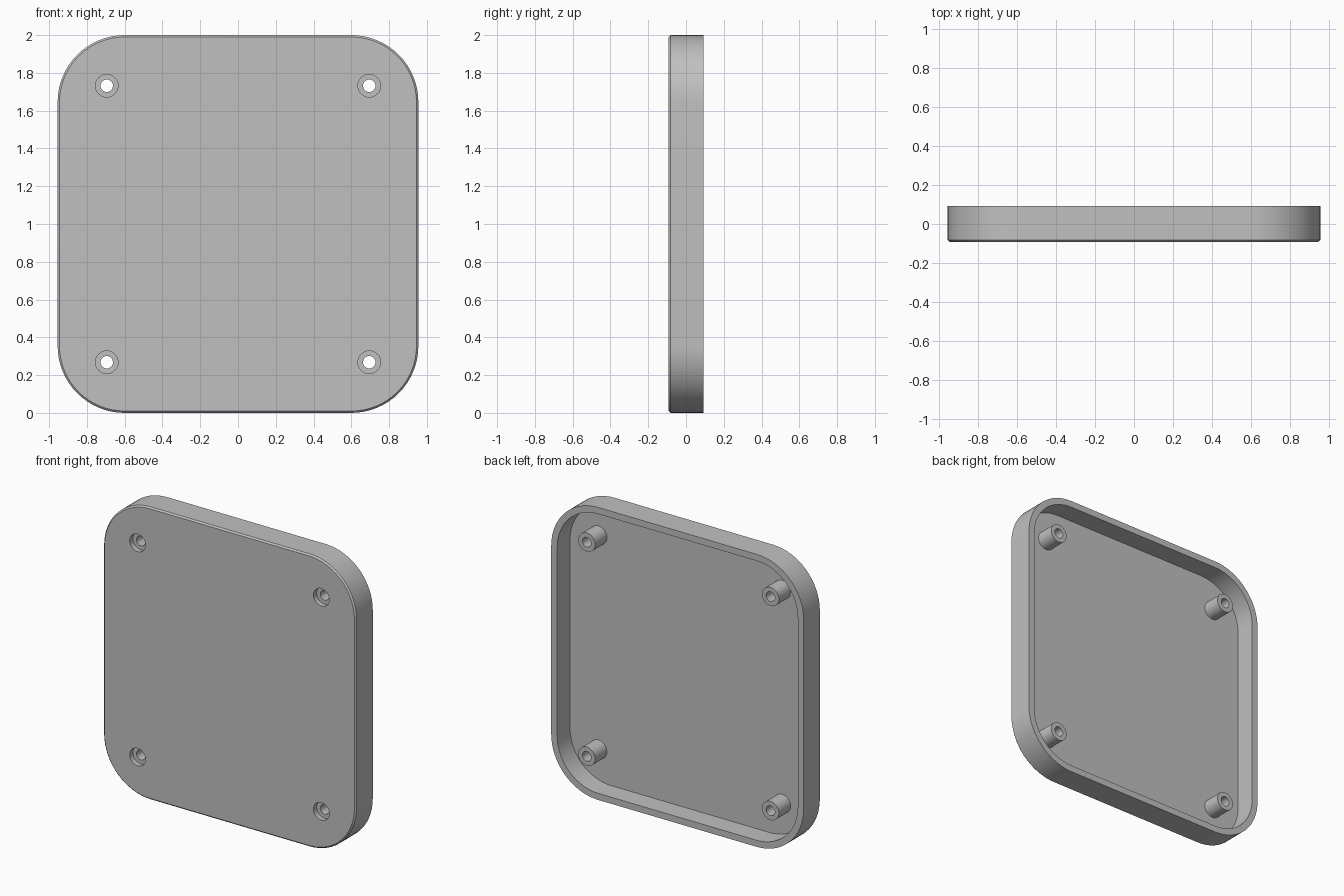
import bpy, bmesh, math

cube = bpy.data.objects.get("Cube")
if cube:
    bpy.data.objects.remove(cube, do_unlink=True)

# Overall dimensions
HALF_W, HALF_H, HALF_D = 0.955, 1.0, 0.092
CORNER, WALL, CHAMFER = 0.355, 0.045, 0.01
FLOOR_Y = -HALF_D + WALL
BOSS_X, BOSS_Z = 0.695, 0.732
BOSS_R, SINK_R, HOLE_R = 0.064, 0.06, 0.033
SINK_Y, BOSS_END = FLOOR_Y - 0.01, 0.08

bm = bmesh.new()


def rounded_outline(inset, y, steps=16):
    """Closed ring of a rounded rectangle, centred at mid height."""
    r = CORNER - inset
    ring = []
    for quarter, (sx, sz) in enumerate([(1, 1), (-1, 1), (-1, -1), (1, -1)]):
        for i in range(steps + 1):
            a = (quarter + i / steps) * math.pi / 2
            ring.append(bm.verts.new((sx * (HALF_W - CORNER) + r * math.cos(a), y,
                                      HALF_H + sz * (HALF_H - CORNER) + r * math.sin(a))))
    return ring


def circle(cx, cz, radius, y, steps=32):
    return [bm.verts.new((cx + radius * math.cos(math.tau * i / steps), y,
                          cz + radius * math.sin(math.tau * i / steps)))
            for i in range(steps)]


def loft(rings):
    """Join consecutive rings with quads."""
    for a, b in zip(rings, rings[1:]):
        for i in range(len(a)):
            j = (i + 1) % len(a)
            bm.faces.new((a[i], a[j], b[j], b[i]))


def fill_with_holes(rings):
    """Flat sheet inside the first ring, open at the others."""
    edges = [bm.edges.get((r[i - 1], r[i])) for r in rings for i in range(len(r))]
    bmesh.ops.triangle_fill(bm, edges=edges, use_beauty=True, normal=(0, 1, 0))


# Shell: chamfered front edge, outer wall, rim, inner wall
shell = [rounded_outline(CHAMFER, -HALF_D), rounded_outline(0, -HALF_D + CHAMFER),
         rounded_outline(0, HALF_D), rounded_outline(WALL, HALF_D),
         rounded_outline(WALL, FLOOR_Y)]
loft(shell)

# Screw bosses: countersunk seat, through hole, end face, outer wall
front_holes, floor_holes = [], []
for sx in (-1, 1):
    for sz in (-1, 1):
        x, z = sx * BOSS_X, HALF_H + sz * BOSS_Z
        rings = [circle(x, z, r, y) for r, y in (
            (SINK_R, -HALF_D), (SINK_R, SINK_Y), (HOLE_R, SINK_Y),
            (HOLE_R, BOSS_END), (BOSS_R, BOSS_END), (BOSS_R, FLOOR_Y))]
        loft(rings)
        front_holes.append(rings[0])
        floor_holes.append(rings[-1])

# Front plate and inner floor
fill_with_holes([shell[0]] + front_holes)
fill_with_holes([shell[-1]] + floor_holes)
bmesh.ops.recalc_face_normals(bm, faces=bm.faces)

mesh = bpy.data.meshes.new("cover_shell")
bm.to_mesh(mesh)
bm.free()
cover = bpy.data.objects.new("cover_shell", mesh)
bpy.context.collection.objects.link(cover)

# Plain grey material
grey = bpy.data.materials.new("plain_grey")
grey.use_nodes = True
color = (0.53, 0.53, 0.53, 1)
grey.diffuse_color = color
grey.node_tree.nodes["Principled BSDF"].inputs["Base Color"].default_value = color
mesh.materials.append(grey)

# Smooth curves, sharp edges
bpy.ops.object.select_all(action="DESELECT")
cover.select_set(True)
bpy.context.view_layer.objects.active = cover
bpy.ops.object.shade_smooth_by_angle(angle=math.radians(30))
